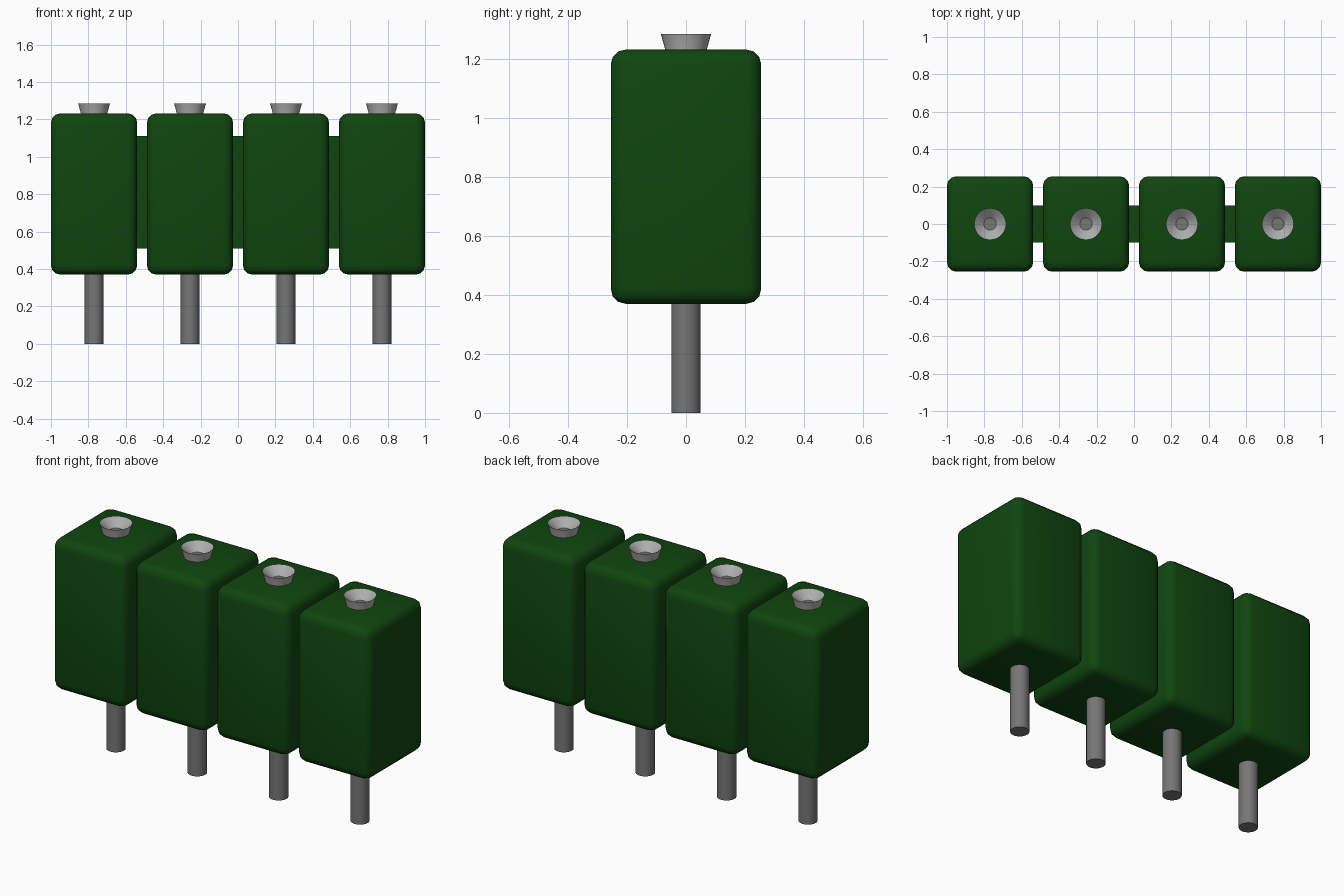
import bpy, bmesh, math

if "Cube" in bpy.data.objects:
    bpy.data.objects.remove(bpy.data.objects["Cube"])

def material(name, rgb):
    m = bpy.data.materials.new(name)
    m.diffuse_color = (*rgb, 1)
    m.use_nodes = True
    m.node_tree.nodes["Principled BSDF"].inputs["Base Color"].default_value = m.diffuse_color
    return m

GREEN = material("dark green plastic", (0.005, 0.06, 0.005))
STEEL = material("dark steel", (0.18, 0.18, 0.18))
SILVER = material("light steel", (0.42, 0.42, 0.42))

def finish(name, bm, mats, angle=40):
    bmesh.ops.recalc_face_normals(bm, faces=bm.faces)
    me = bpy.data.meshes.new(name)
    bm.to_mesh(me)
    bm.free()
    for m in mats:
        me.materials.append(m)
    ob = bpy.data.objects.new(name, me)
    bpy.context.collection.objects.link(ob)
    bpy.context.view_layer.objects.active = ob
    ob.select_set(True)
    bpy.ops.object.shade_smooth_by_angle(angle=math.radians(angle))
    ob.select_set(False)
    return ob

def box(name, x, z0, z1, sx, sy, bevel=0):
    bm = bmesh.new()
    bmesh.ops.create_cube(bm, size=1)
    for v in bm.verts:
        v.co = (x + v.co.x * sx, v.co.y * sy, (z0 + z1) / 2 + v.co.z * (z1 - z0))
    if bevel:
        bmesh.ops.bevel(bm, geom=bm.edges[:], offset=bevel, segments=3,
                        profile=0.5, affect='EDGES')
    return finish(name, bm, [GREEN])

def lathe(name, x, profile, mats, cap_mat=0, sides=32):
    """Rings of (radius, z), capped at both ends; the last cap takes cap_mat."""
    bm = bmesh.new()
    rings = [[bm.verts.new((x + r * math.cos(2 * math.pi * i / sides),
                            r * math.sin(2 * math.pi * i / sides), z))
              for i in range(sides)] for r, z in profile]
    for a, b in zip(rings, rings[1:]):
        for i in range(sides):
            j = (i + 1) % sides
            bm.faces.new((a[i], a[j], b[j], b[i]))
    bm.faces.new(rings[0][::-1])
    bm.faces.new(rings[-1]).material_index = cap_mat
    return finish(name, bm, mats)

PITCH = 0.513
for k in range(4):
    x = (k - 1.5) * PITCH
    # housing block, contact pin and funnel-shaped socket
    box(f"housing_{k + 1}", x, 0.37, 1.232, 0.461, 0.51, 0.05)
    lathe(f"pin_{k + 1}", x, [(0.05, 0), (0.05, 0.42)], [STEEL])
    lathe(f"socket_{k + 1}", x,
          [(0.068, 1.21), (0.07, 1.23), (0.085, 1.284), (0.033, 1.24)],
          [SILVER, STEEL], 1)
    # web joining neighbouring housings
    if k < 3:
        box(f"web_{k + 1}", x + PITCH / 2, 0.51, 1.11, 0.12, 0.2)
